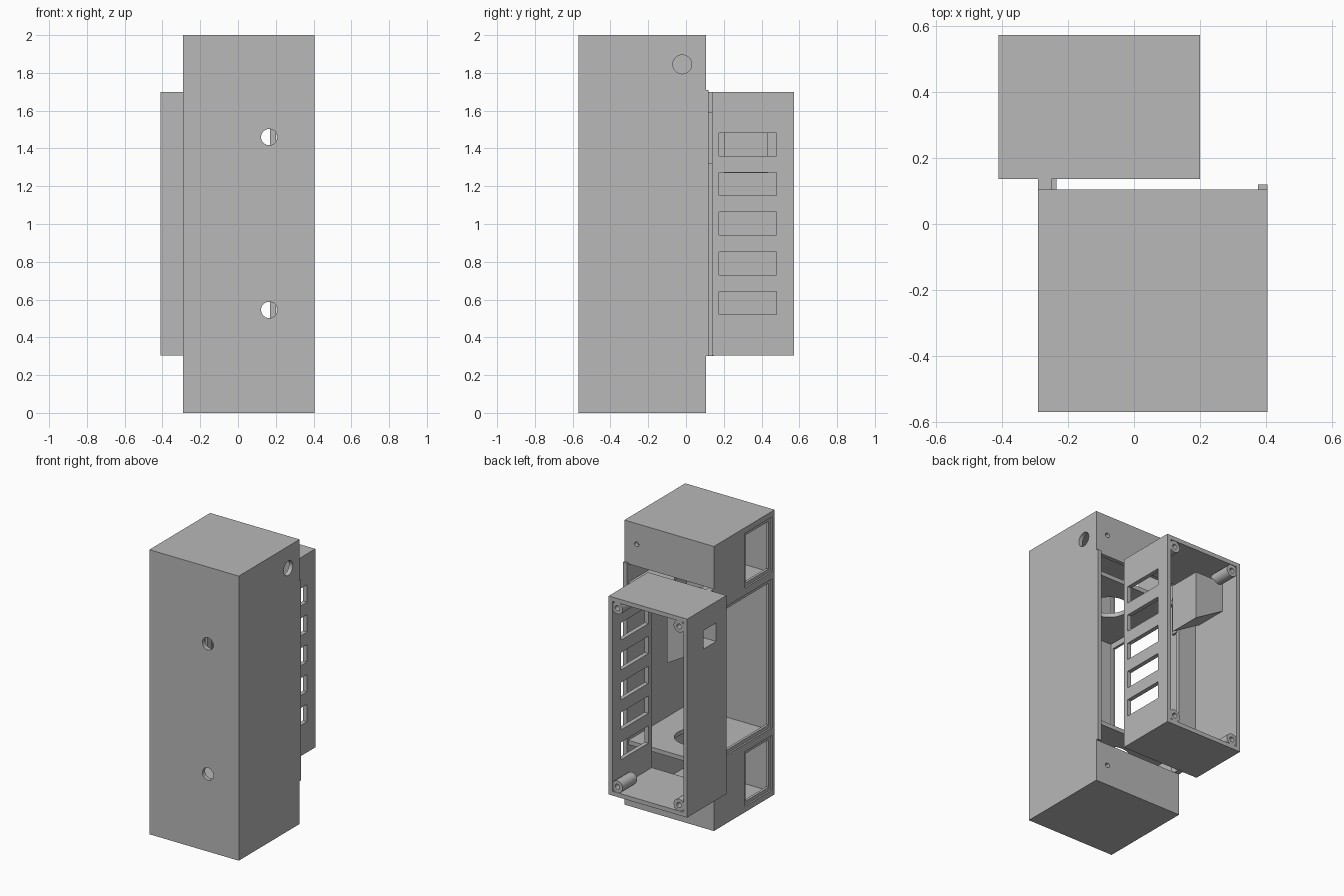
import bpy, bmesh
from mathutils import Matrix, Vector

if "Cube" in bpy.data.objects:
    bpy.data.objects.remove(bpy.data.objects["Cube"])

grey = bpy.data.materials.new("plain grey plastic")
grey.use_nodes = True
tone = (0.48, 0.48, 0.48, 1)
grey.diffuse_color = tone
grey.node_tree.nodes["Principled BSDF"].inputs["Base Color"].default_value = tone


def make(name, bm):
    bmesh.ops.recalc_face_normals(bm, faces=bm.faces)
    mesh = bpy.data.meshes.new(name)
    bm.to_mesh(mesh)
    bm.free()
    mesh.materials.append(grey)
    ob = bpy.data.objects.new(name, mesh)
    bpy.context.collection.objects.link(ob)
    return ob


def block(name, x, y, z):
    """Box given by its extents on each axis."""
    bm = bmesh.new()
    bmesh.ops.create_cube(bm, size=1)
    for v in bm.verts:
        v.co = Vector([(r[0] + r[1]) / 2 + c * (r[1] - r[0])
                       for r, c in zip((x, y, z), v.co)])
    return make(name, bm)


def rod(name, center, axis, radius, length, sides=32):
    bm = bmesh.new()
    bmesh.ops.create_cone(bm, cap_ends=True, segments=sides, radius1=radius,
                          radius2=radius, depth=length)
    turn = Vector((0, 0, 1)).rotation_difference(Vector(axis)).to_matrix().to_4x4()
    bm.transform(Matrix.Translation(center) @ turn)
    return make(name, bm)


def prism(name, outline, y0, y1):
    """Extrude an x-z outline along y."""
    bm = bmesh.new()
    face = bm.faces.new([bm.verts.new((x, y0, z)) for x, z in outline])
    grown = bmesh.ops.extrude_face_region(bm, geom=[face])
    moved = [g for g in grown["geom"] if isinstance(g, bmesh.types.BMVert)]
    bmesh.ops.translate(bm, verts=moved, vec=(0, y1 - y0, 0))
    return make(name, bm)


def combine(ob, tool, operation="DIFFERENCE"):
    tool.hide_render = True
    mod = ob.modifiers.new("combine", "BOOLEAN")
    mod.operation, mod.object, mod.solver = operation, tool, "EXACT"
    bpy.context.view_layer.objects.active = ob
    bpy.ops.object.modifier_apply(modifier=mod.name)
    bpy.data.objects.remove(tool)


X, Y, Z = (1, 0, 0), (0, 1, 0), (0, 0, 1)

# Tall housing with three stacked compartments
tower = block("tower_housing", (-0.29, 0.405), (-0.57, 0.105), (0, 2))
for z in ((0.03, 0.43), (0.46, 1.54), (1.57, 1.97)):
    combine(tower, block("cut", (-0.26, 0.375), (-0.54, 0.075), z))

# Rear opening between the end blocks, leaving both shelves in place
for z in ((0.3, 0.43), (0.46, 1.54), (1.57, 1.7)):
    combine(tower, block("cut", (-0.25, 0.375), (0.0, 0.2), z))

# Rebated side windows
for y0, y1, z0, z1 in ((-0.545, -0.24, 0.04, 0.425),
                       (-0.545, 0.06, 0.48, 1.525),
                       (-0.545, -0.24, 1.575, 1.96)):
    combine(tower, block("cut", (-0.4, -0.278), (y0, y1), (z0, z1)))
    combine(tower, block("cut", (-0.4, -0.2), (y0 + 0.025, y1 - 0.025),
                         (z0 + 0.025, z1 - 0.025)))

# Round holes through shelves, front, side and rear
for z in (0.445, 1.555):
    combine(tower, rod("cut", (0.058, -0.18, z), Z, 0.13, 0.1))
for z in (0.545, 1.46):
    combine(tower, rod("cut", (0.165, -0.56, z), Y, 0.043, 0.1))
for z in (0.145, 1.855):
    combine(tower, rod("cut", (0.31, 0.1, z), Y, 0.017, 0.1, 20))
combine(tower, rod("cut", (0.4, -0.02, 1.845), X, 0.05, 0.1))

# Rear rails joining tower and equipment box
block("rear_lip", (0.375, 0.405), (0.1, 0.12), (0.3, 1.71))
block("joining_rail", (-0.29, -0.25), (0.1, 0.145), (0.3, 1.7))
block("joining_tab", (-0.26, -0.235), (0.1, 0.145), (1.32, 1.59))

# Equipment box, open at the back and through most of its front
box = block("equipment_box", (-0.41, 0.2), (0.137, 0.573), (0.305, 1.7))
combine(box, block("cut", (-0.38, 0.17), (0.165, 0.7), (0.335, 1.67)))
combine(box, block("cut", (-0.24, 0.17), (0.0, 0.3), (0.335, 1.67)))

# Vent slots
for i in range(5):
    z = 0.582 + 0.21 * i
    combine(box, block("cut", (0.1, 0.3), (0.175, 0.48), (z - 0.061, z + 0.061)))

# Sloped socket housing behind the square port
socket = prism("port_housing", [(-0.395, 1.61), (-0.157, 1.61),
                                (-0.157, 1.27), (-0.395, 1.41)], 0.2, 0.435)
combine(box, socket, "UNION")
combine(box, block("cut", (-0.5, -0.19), (0.25, 0.39), (1.42, 1.55)))

# Screw posts in the corners
for x in (-0.345, 0.135):
    for z in (0.375, 1.63):
        post = rod("screw_post", (x, 0.49, z), Y, 0.042, 0.16, 24)
        combine(post, rod("cut", (x, 0.55, z), Y, 0.018, 0.12, 20))

# Flat shading on planes, smooth curved walls
for ob in bpy.context.collection.objects:
    if ob.type == "MESH" and ob.data.materials and ob.data.materials[0] == grey:
        bpy.ops.object.select_all(action="DESELECT")
        ob.select_set(True)
        bpy.context.view_layer.objects.active = ob
        bpy.ops.object.shade_smooth_by_angle()
